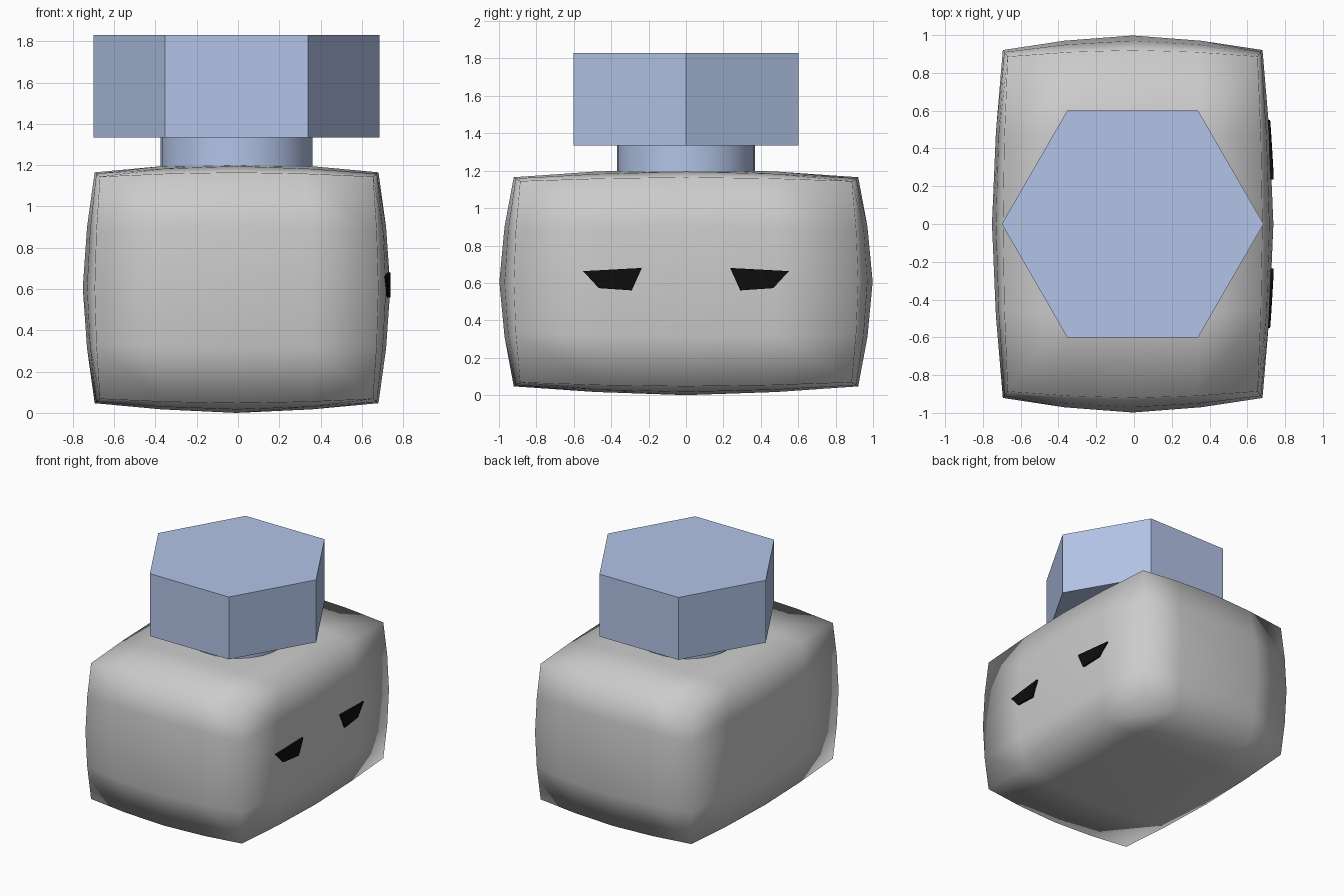
import bpy, bmesh, math
from mathutils import Vector

if "Cube" in bpy.data.objects:
    bpy.data.objects.remove(bpy.data.objects["Cube"])

CX = -0.007                                # body centre in x
HALF = Vector((0.745, 0.998, 0.606))       # half sizes of the body
ROUND = 0.264                              # how far the box bulges to a sphere


def bulge(p):
    """Blend a point on the unit cube towards the unit sphere."""
    p = Vector(p)
    return p * (1 - ROUND) + p.normalized() * ROUND


def make_object(name, bm, color=None):
    bmesh.ops.recalc_face_normals(bm, faces=bm.faces)
    mesh = bpy.data.meshes.new(name)
    bm.to_mesh(mesh)
    bm.free()
    obj = bpy.data.objects.new(name, mesh)
    bpy.context.collection.objects.link(obj)
    if color:
        mat = bpy.data.materials.new(name + "_color")
        mat.diffuse_color = (*color, 1)
        mat.use_nodes = True
        mat.node_tree.nodes["Principled BSDF"].inputs["Base Color"].default_value = mat.diffuse_color
        mesh.materials.append(mat)
    return obj


def prism(name, sides, radius, z0, z1, color):
    bm = bmesh.new()
    ring = [bm.verts.new((CX + radius * math.cos(2 * math.pi * i / sides),
                          radius * math.sin(2 * math.pi * i / sides), z0))
            for i in range(sides)]
    base = bm.faces.new(ring)
    geom = bmesh.ops.extrude_face_region(bm, geom=[base], use_keep_orig=True)["geom"]
    top = [v for v in geom if isinstance(v, bmesh.types.BMVert)]
    bmesh.ops.translate(bm, verts=top, vec=(0, 0, z1 - z0))
    return make_object(name, bm, color)


# Body: cube with four segments per edge, bulged and fully smooth
bm = bmesh.new()
bmesh.ops.create_cube(bm, size=2)
bmesh.ops.subdivide_edges(bm, edges=bm.edges[:], cuts=3, use_grid_fill=True)
for v in bm.verts:
    p = bulge(v.co)
    v.co = (CX + p.x * HALF.x, p.y * HALF.y, HALF.z + p.z * HALF.z)
for f in bm.faces:
    f.smooth = True
make_object("body", bm)

# Bolt: round shank and hexagonal head
BLUE = (0.45, 0.55, 0.80)
shank = prism("bolt_shank", 32, 0.368, 1.15, 1.335, BLUE)
bpy.context.view_layer.objects.active = shank
shank.select_set(True)
bpy.ops.object.shade_smooth_by_angle(angle=math.radians(30))
prism("bolt_head", 6, 0.693, 1.335, 1.83, BLUE)

# Eyes: slanted four-sided patches lying on the +x face
EYE = [(0.236, 0.68), (0.55, 0.663), (0.466, 0.572), (0.29, 0.56)]
for name, side in (("eye_left", -1), ("eye_right", 1)):
    bm = bmesh.new()
    verts = []
    for y, z in EYE:
        p = bulge((1, y / HALF.y, z / HALF.z - 1))
        verts.append(bm.verts.new((CX + p.x * HALF.x + 0.008, side * y, z)))
    face = bm.faces.new(verts)
    face.normal_update()
    if face.normal.x < 0:
        face.normal_flip()
    # give the patch a little depth into the body
    back = bmesh.ops.extrude_face_region(bm, geom=[face], use_keep_orig=True)["geom"]
    bmesh.ops.translate(bm, vec=(-0.03, 0, 0),
                        verts=[v for v in back if isinstance(v, bmesh.types.BMVert)])
    make_object(name, bm, (0.004, 0.004, 0.004))
